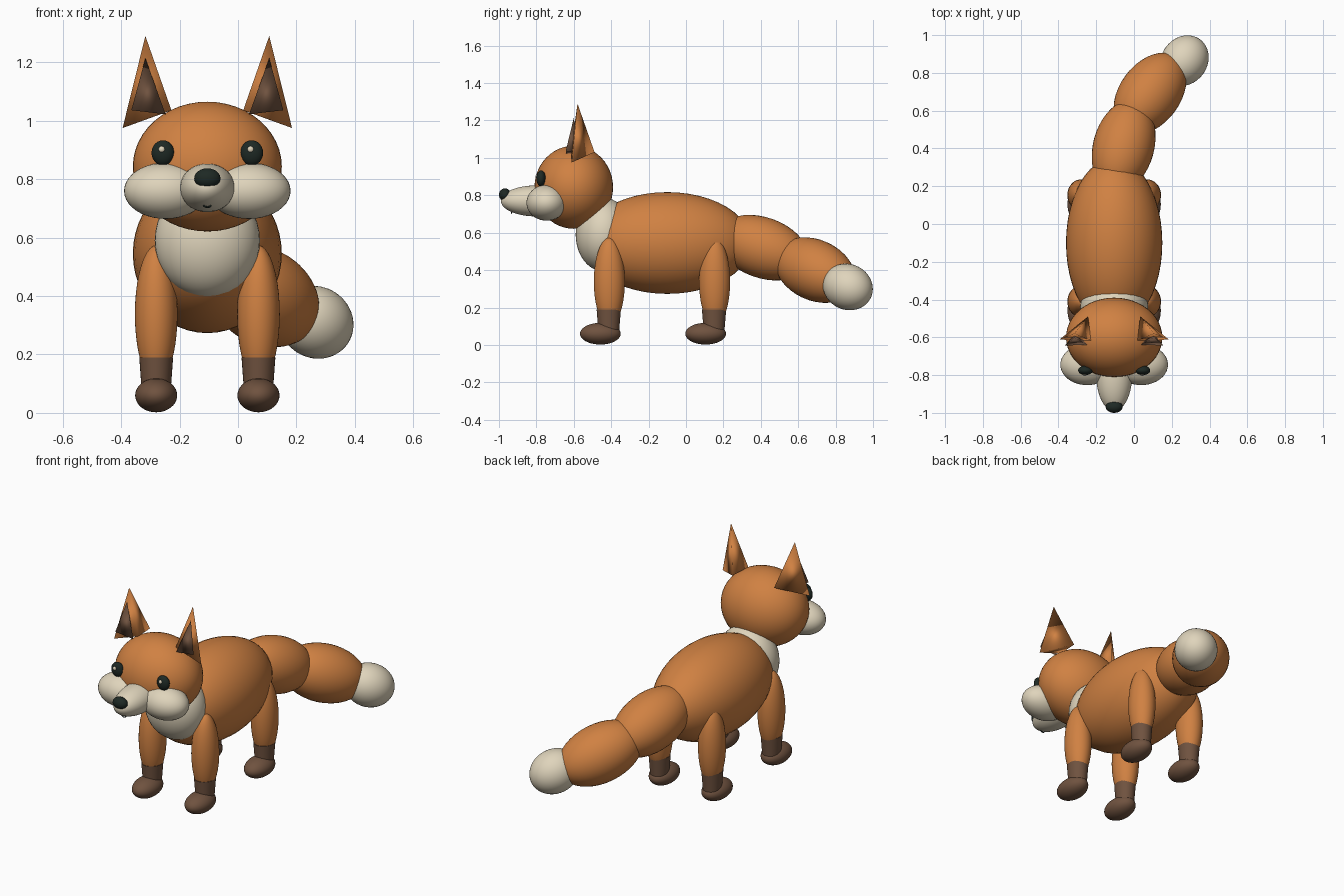
import bpy, bmesh, math
from mathutils import Vector

if "Cube" in bpy.data.objects:
    bpy.data.objects.remove(bpy.data.objects["Cube"])

CX = -0.105  # symmetry plane of the body


def material(name, rgb):
    m = bpy.data.materials.new(name)
    m.diffuse_color = (*rgb, 1)
    m.use_nodes = True
    m.node_tree.nodes["Principled BSDF"].inputs["Base Color"].default_value = m.diffuse_color
    return m


ORANGE = material("orange_fur", (0.63, 0.22, 0.055))
CREAM = material("cream_fur", (0.74, 0.66, 0.50))
BROWN = material("brown_fur", (0.16, 0.085, 0.05))
BLACK = material("dark_nose", (0.013, 0.022, 0.018))


def ellipsoid(name, loc, radii, mat, direction=None, seg=40):
    """Smooth ellipsoid; its local z axis follows direction if given."""
    bpy.ops.mesh.primitive_uv_sphere_add(segments=seg, ring_count=seg // 2, radius=1, location=loc)
    ob = bpy.context.object
    ob.name = name
    ob.scale = radii
    if direction:
        ob.rotation_euler = Vector(direction).to_track_quat('Z', 'Y').to_euler()
    bpy.ops.object.shade_smooth()
    ob.data.materials.append(mat)
    return ob


def pyramid(name, tip, base, mat):
    """Three-sided pyramid from a tip and a base triangle."""
    bm = bmesh.new()
    t = bm.verts.new(tip)
    b = [bm.verts.new(p) for p in base]
    bm.faces.new(b)
    for i in range(3):
        bm.faces.new((b[i], t, b[(i + 1) % 3]))
    bmesh.ops.recalc_face_normals(bm, faces=bm.faces)
    me = bpy.data.meshes.new(name)
    bm.to_mesh(me)
    bm.free()
    me.shade_smooth()
    me.materials.append(mat)
    ob = bpy.data.objects.new(name, me)
    bpy.context.collection.objects.link(ob)
    return ob


# Torso, chest and head
ellipsoid("body", (CX, -0.10, 0.545), (0.255, 0.45, 0.272), ORANGE, seg=48)
ellipsoid("chest", (CX, -0.44, 0.59), (0.18, 0.15, 0.197), CREAM)
ellipsoid("head", (CX, -0.60, 0.843), (0.255, 0.21, 0.222), ORANGE, seg=48)

# Muzzle, nose and mouth
ellipsoid("muzzle", (CX, -0.80, 0.77), (0.095, 0.19, 0.083), CREAM)
ellipsoid("nose", (CX, -0.968, 0.803), (0.045, 0.032, 0.034), BLACK, seg=24)
curve = bpy.data.curves.new("mouth", 'CURVE')
curve.dimensions = '3D'
curve.bevel_depth = 0.003
line = curve.splines.new('POLY')
line.points.add(6)
for i, p in enumerate(line.points):
    a = math.pi * (1.15 + 0.7 * i / 6)
    p.co = (CX + 0.015 * math.cos(a), -0.932, 0.716 + 0.012 * math.sin(a), 1)
curve.materials.append(BLACK)
bpy.context.collection.objects.link(bpy.data.objects.new("mouth", curve))

# Paired parts
for side, s in (("left", -1), ("right", 1)):
    def X(d):
        return CX + s * d

    ellipsoid(f"{side}_cheek", (X(0.143), -0.745, 0.76), (0.142, 0.108, 0.096), CREAM)
    ellipsoid(f"{side}_eye", (X(0.152), -0.775, 0.89), (0.039, 0.025, 0.043), BLACK, seg=24)
    ellipsoid(f"{side}_eye_glint", (X(0.152) - 0.004, -0.796, 0.902), (0.011, 0.008, 0.011), CREAM, seg=16)

    # Ears with a darker inner wedge
    pyramid(f"{side}_ear", (X(0.212), -0.58, 1.29),
            [(X(0.29), -0.612, 0.975), (X(0.123), -0.617, 1.036), (X(0.138), -0.489, 1.03)], ORANGE)
    pyramid(f"{side}_inner_ear", (X(0.212), -0.60, 1.214),
            [(X(0.26), -0.643, 1.036), (X(0.143), -0.64, 1.022), (X(0.2), -0.57, 1.03)], BROWN)

    # Legs: thigh, sock and paw
    for end, y in (("front", -0.41), ("hind", 0.153)):
        ellipsoid(f"{side}_{end}_leg", (X(0.175), y, 0.338), (0.073, 0.083, 0.235), ORANGE)
        bpy.ops.mesh.primitive_cone_add(vertices=32, radius1=0.047, radius2=0.058, depth=0.15,
                                        location=(X(0.175), y - 0.003, 0.115))
        sock = bpy.context.object
        sock.name = f"{side}_{end}_sock"
        sock.scale.y = 1.12
        sock.data.materials.append(BROWN)
        bpy.ops.object.shade_smooth_by_angle()
        ellipsoid(f"{side}_{end}_paw", (X(0.175), y - 0.048, 0.06), (0.072, 0.109, 0.058), BROWN)

# Tail: three overlapping segments curving down and sideways
ellipsoid("tail_base", (-0.055, 0.41, 0.52), (0.162, 0.162, 0.26), ORANGE, (0.25, 0.94, -0.34))
ellipsoid("tail_middle", (0.085, 0.69, 0.40), (0.162, 0.162, 0.25), ORANGE, (0.55, 0.75, -0.35))
ellipsoid("tail_tip", (0.267, 0.865, 0.31), (0.122, 0.122, 0.142), CREAM, (0.55, 0.75, -0.35))
